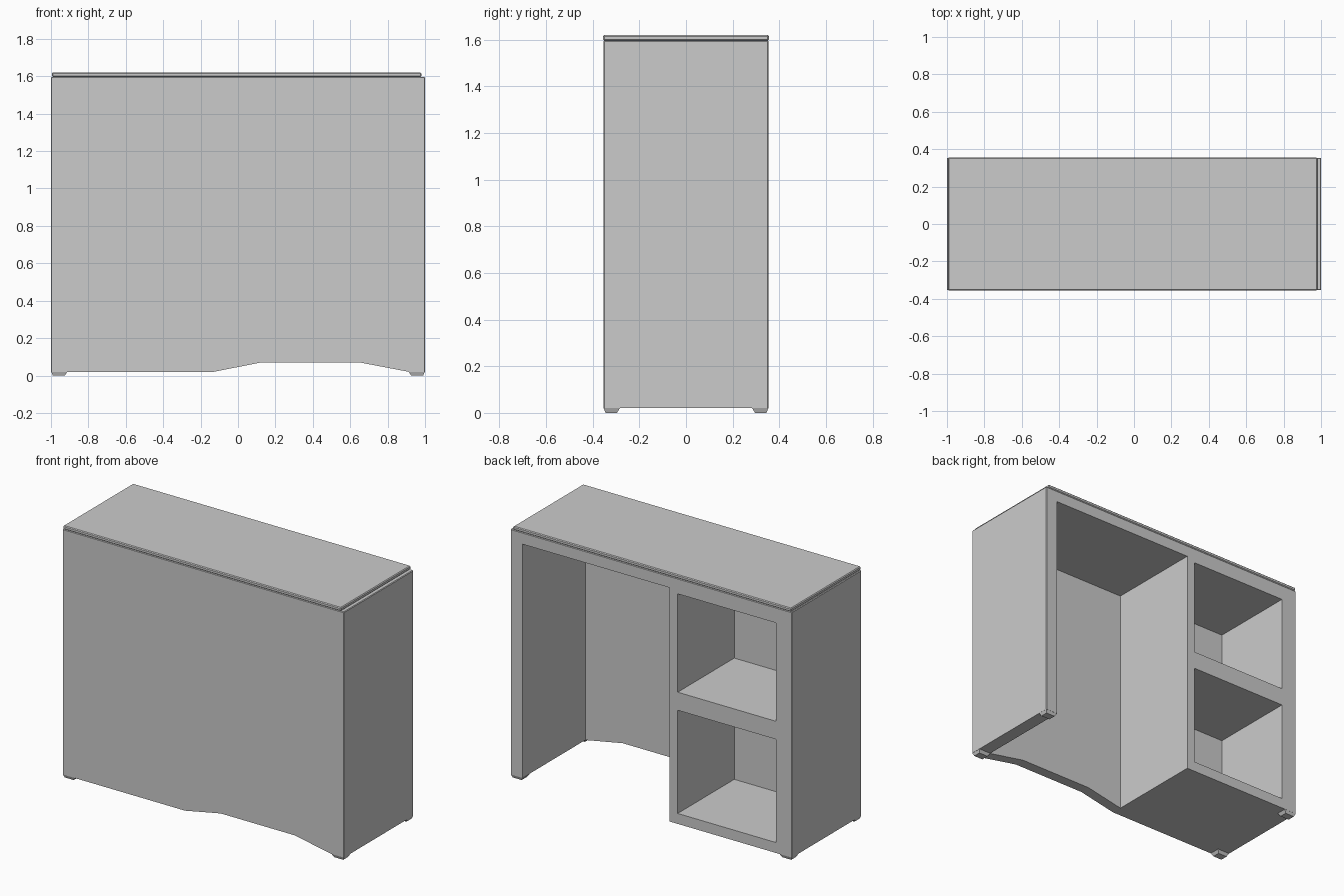
import bpy, bmesh

if "Cube" in bpy.data.objects:
    bpy.data.objects.remove(bpy.data.objects["Cube"])


def finish(bm, name):
    bmesh.ops.recalc_face_normals(bm, faces=bm.faces[:])
    mesh = bpy.data.meshes.new(name)
    bm.to_mesh(mesh)
    bm.free()
    ob = bpy.data.objects.new(name, mesh)
    bpy.context.collection.objects.link(ob)
    return ob


def box(name, x, y, z, bevel=0.0, skip_bottom=False):
    bm = bmesh.new()
    bmesh.ops.create_cube(bm, size=1)
    for v in bm.verts:
        v.co = [r[0] if c < 0 else r[1] for c, r in zip(v.co, (x, y, z))]
    if bevel:
        edges = [e for e in bm.edges
                 if not (skip_bottom and all(v.co.z == z[0] or abs(v.co.z - z[0]) < 1e-6 for v in e.verts))]
        bmesh.ops.bevel(bm, geom=edges, offset=bevel, segments=1,
                        profile=0.5, affect='EDGES')
    return finish(bm, name)


def prism(name, pts, y0, y1):
    bm = bmesh.new()
    face = bm.faces.new([bm.verts.new((px, y0, pz)) for px, pz in pts])
    ext = bmesh.ops.extrude_face_region(bm, geom=[face])["geom"]
    for v in ext:
        if isinstance(v, bmesh.types.BMVert):
            v.co.y = y1
    return finish(bm, name)


def cut(ob, cutter):
    cutter.hide_render = True
    mod = ob.modifiers.new("cut", 'BOOLEAN')
    mod.operation = 'DIFFERENCE'
    mod.solver = 'EXACT'
    mod.object = cutter
    bpy.context.view_layer.objects.active = ob
    bpy.ops.object.modifier_apply(modifier=mod.name)
    bpy.data.objects.remove(cutter, do_unlink=True)


# Carcass: one solid block with its openings cut out
D = 0.354
carcass = box("carcass", (-1, 1), (-D, D), (0.02, 1.597), 0.004, True)

# Knee space, open to the back and the floor
cut(carcass, box("knee_cutter", (-0.13, 0.914), (-0.285, 0.6), (-0.2, 1.522)))

# Two open shelves beside it
for z0, z1 in ((0.087, 0.75), (0.866, 1.498)):
    cut(carcass, box("shelf_cutter", (-0.889, -0.189), (-0.22, 0.6), (z0, z1)))

# Raised lower edge of the front panel
cut(carcass, prism("arch_cutter", [(-0.129, -0.1), (0.912, -0.1), (0.912, 0.02),
                                   (0.65, 0.07), (0.125, 0.07), (-0.129, 0.02)],
                   -0.6, -0.1))

# Worktop, slightly short at the right end
box("worktop", (-0.995, 0.98), (-D - 0.001, D + 0.001), (1.597, 1.62), 0.005)

# Tapered feet on the four corners
for sx, side in ((-1, "left"), (1, "right")):
    for sy, end in ((-1, "front"), (1, "back")):
        foot = box(f"foot_{end}_{side}", (0.912, 0.999), (0.284, 0.353), (0, 0.02))
        for v in foot.data.vertices:
            if v.co.z < 0.01:
                v.co.x += 0.014 if v.co.x < 0.95 else -0.009
                v.co.y += 0.012 if v.co.y < 0.32 else -0.008
            v.co.x *= sx
            v.co.y *= sy
        if sx * sy < 0:
            foot.data.flip_normals()
